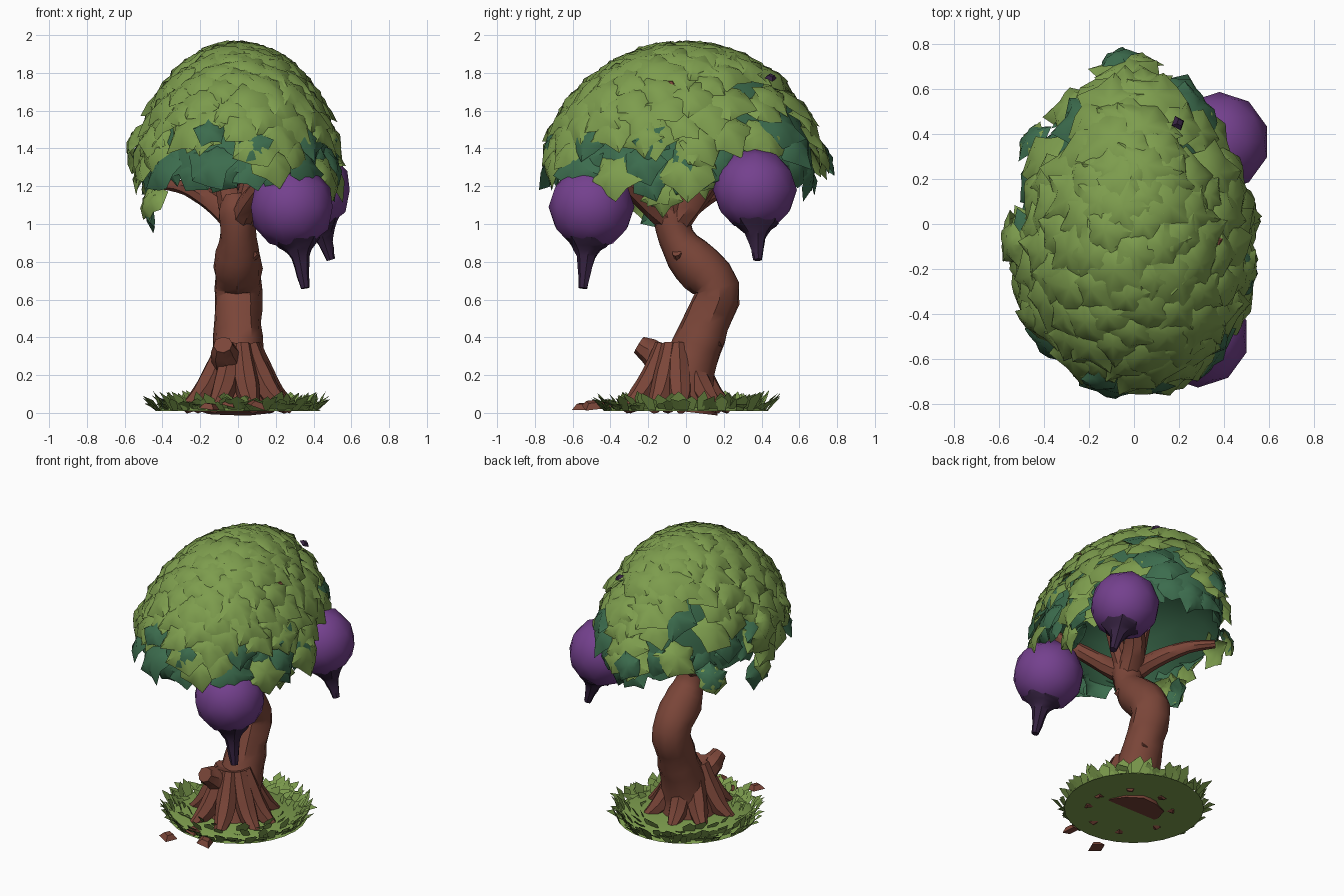
import bpy, bmesh, math, random
from mathutils import Vector, Matrix

if "Cube" in bpy.data.objects:
    bpy.data.objects.remove(bpy.data.objects["Cube"])

random.seed(7)
V = Vector
UP = V((0, 0, 1))


def material(name, col):
    m = bpy.data.materials.new(name)
    m.diffuse_color = (*col, 1)
    m.use_nodes = True
    m.node_tree.nodes["Principled BSDF"].inputs["Base Color"].default_value = m.diffuse_color
    return m


LEAF = material("leaf_green", (0.205, 0.335, 0.075))
DARK = material("deep_green", (0.045, 0.150, 0.075))
BARK = material("bark_brown", (0.195, 0.060, 0.040))
FRUIT = material("fruit_purple", (0.175, 0.052, 0.270))
STEM = material("dark_purple", (0.036, 0.016, 0.052))


def finish(name, bm, mats, angle=40):
    me = bpy.data.meshes.new(name)
    bm.to_mesh(me)
    bm.free()
    ob = bpy.data.objects.new(name, me)
    bpy.context.collection.objects.link(ob)
    for m in mats:
        me.materials.append(m)
    bpy.ops.object.select_all(action='DESELECT')
    ob.select_set(True)
    bpy.context.view_layer.objects.active = ob
    bpy.ops.object.shade_smooth_by_angle(angle=math.radians(angle))
    return ob


def tube(name, pts, mat, segs=9, steps=3, rough=0.0):
    """Smooth tapering tube through (x, y, z, radius) points."""
    p = [Vector(q) for q in pts]
    p = [2 * p[0] - p[1]] + p + [2 * p[-1] - p[-2]]
    path = []
    for i in range(1, len(p) - 2):
        a, b, c, d = p[i - 1:i + 3]
        for s in range(steps):
            t = s / steps
            path.append(0.5 * (2 * b + (c - a) * t + (2 * a - 5 * b + 4 * c - d) * t * t
                               + (3 * b - a - 3 * c + d) * t ** 3))
    path.append(p[-2])
    bm = bmesh.new()
    rings, side = [], V((1, 0.13, 0))
    for i, q in enumerate(path):
        tan = (path[min(i + 1, len(path) - 1)].xyz - path[max(i - 1, 0)].xyz).normalized()
        side = (side - tan * side.dot(tan)).normalized()
        other = tan.cross(side)
        ring = []
        for k in range(segs):
            a = math.tau * k / segs
            r = max(q.w, 0.004) * (1 + random.uniform(-rough, rough))
            ring.append(bm.verts.new(q.xyz + (side * math.cos(a) + other * math.sin(a)) * r))
        rings.append(ring)
    for a, b in zip(rings, rings[1:]):
        for k in range(segs):
            n = (k + 1) % segs
            bm.faces.new((a[k], a[n], b[n], b[k]))
    bm.faces.new(rings[0][::-1])
    bm.faces.new(rings[-1])
    return finish(name, bm, [mat])


def clump(bm, pos, normal, r, idx, lobes=5):
    """Domed, pointed rosette of leaves facing along normal."""
    n = normal.normalized()
    u = n.orthogonal().normalized()
    u.rotate(Matrix.Rotation(random.uniform(0, math.tau), 3, n))
    w = n.cross(u)
    top = bm.verts.new(pos + n * r * 0.22)
    inner, outer = [], []
    for k in range(lobes * 2):
        a = math.tau * k / (lobes * 2)
        d = u * math.cos(a) + w * math.sin(a)
        tip = k % 2 == 0
        inner.append(bm.verts.new(pos + d * r * 0.52 + n * r * (0.2 if tip else 0.1)))
        far = random.uniform(0.95, 1.2) if tip else random.uniform(0.72, 0.86)
        outer.append(bm.verts.new(pos + d * r * far + n * r * random.uniform(-0.28, 0.06)))
    for k in range(lobes * 2):
        m = (k + 1) % (lobes * 2)
        for f in ((top, inner[k], inner[m]), (inner[k], outer[k], outer[m], inner[m])):
            bm.faces.new(f).material_index = idx


def dome(t, az, s=1.0):
    """Point on the egg-shaped crown; t is the angle from the top."""
    sx, sy = math.cos(az), math.sin(az)
    x = 0.49 * sx * math.sin(t) * (1 - 0.15 * sy)
    y = (0.68 if sy > 0 else 0.71) * sy * math.sin(t)
    return V((x * s, y * s, 1.25 + 0.67 * math.cos(t) * s))


# Crown core: outer dome folded over into a hollow underside
bm = bmesh.new()
N = 24
rows = [(t, 1.0) for t in (0.12, 0.4, 0.7, 1.0, 1.3, 1.55)] + [(1.4, 0.86), (1.15, 0.75), (0.7, 0.62), (0.15, 0.55)]
rings = [[bm.verts.new(dome(t, math.tau * k / N, s)
          + (UP * random.uniform(-0.05, 0.05) if t > 1.5 else UP * 0)) for k in range(N)] for t, s in rows]
for a, b in zip(rings, rings[1:]):
    for k in range(N):
        n = (k + 1) % N
        bm.faces.new((a[k], b[k], b[n], a[n]))
bm.faces.new(rings[0])
bm.faces.new(rings[-1][::-1])
finish("crown_core", bm, [DARK])

# Shingled leaf rosettes over the crown
bm = bmesh.new()
COUNT = 150
for i in range(COUNT):
    t = math.acos(1 - 0.98 * (i + 0.5) / COUNT)
    az = i * 2.39996
    p = dome(t, az, 1.03)
    back, low = p.y > 0.25, p.z < 1.48
    if (back and random.random() < 0.38) or (low and random.random() < 0.3):
        continue
    out = V((p.x / 0.24, p.y / 0.5, (p.z - 1.25) / 0.45)).normalized()
    is_dark = random.random() < (0.3 if back else 0.15 if low else 0.0)
    clump(bm, p, out + UP * (0.4 if t > 0.6 else 0.1), random.uniform(0.12, 0.16), int(is_dark))
# Ragged dark rim
for i in range(22):
    az = math.tau * i / 22
    p = dome(1.52, az, 0.97) + UP * random.uniform(-0.05, 0.05)
    clump(bm, p, V((math.cos(az), math.sin(az), random.uniform(-0.1, 0.5))), 0.11, 1)
# Hanging sprays: x, y, z
for c in ((-0.43, 0.33, 1.19), (-0.44, -0.18, 1.12), (0.52, 0.02, 1.37), (0.43, 0.04, 1.25),
          (0.40, -0.10, 1.20), (-0.53, -0.08, 1.42), (-0.46, -0.38, 1.42), (-0.02, 0.70, 1.34),
          (0.50, -0.22, 1.45), (0.12, -0.70, 1.42), (-0.2, -0.68, 1.45)):
    c = V(c)
    for k in range(3):
        off = V([random.uniform(-0.06, 0.06) for _ in range(3)])
        clump(bm, c + off, V((c.x * 1.5, c.y, 0.3)) + off * 6, random.uniform(0.09, 0.12), int(k == 2))
for v in bm.verts:
    v.co.z = min(v.co.z, 2.0)
finish("crown_leaves", bm, [LEAF, DARK], 50)

# Trunk with its double bend
tube("trunk", [(0, -0.03, 0.01, 0.20), (0, -0.01, 0.15, 0.165), (0, 0.04, 0.3, 0.14), (0, 0.11, 0.48, 0.125),
               (0, 0.165, 0.66, 0.125), (0, 0.04, 0.80, 0.125), (0, -0.05, 0.93, 0.095),
               (-0.01, -0.08, 1.07, 0.095), (-0.02, -0.08, 1.16, 0.06)], BARK, 11, 3, 0.05)
# Branches
branches = {
    "front_branch": [(0, -0.06, 1.0, .07), (0.06, -0.2, 1.11, .06), (0.18, -0.38, 1.28, .045),
                     (0.26, -0.48, 1.38, .03), (0.28, -0.5, 1.29, .025)],
    "back_branch": [(0, -0.06, 1.0, .08), (0.05, 0.07, 1.17, .07), (0.2, 0.22, 1.35, .05),
                    (0.35, 0.35, 1.46, .035), (0.38, 0.37, 1.38, .03)],
    "left_branch": [(0, -0.06, 1.0, .07), (-0.14, 0.06, 1.12, .055), (-0.27, 0.2, 1.19, .04),
                    (-0.40, 0.32, 1.21, .025)],
    "upper_branch": [(0, -0.07, 1.0, .08), (-0.06, -0.05, 1.2, .06), (-0.12, 0.03, 1.6, .04)],
    "inner_branch": [(0.02, -0.07, 1.05, .06), (0.07, -0.1, 1.25, .05), (0.14, -0.15, 1.6, .035)],
    "twig_stub": [(0.04, -0.03, 0.80, .03), (0.10, -0.05, 0.85, .025)],
    "front_knob": [(-0.03, -0.04, 0.22, .09), (-0.07, -0.17, 0.31, .075), (-0.08, -0.25, 0.36, .05)],
    "back_knob": [(0.03, 0.08, 0.36, .06), (0.05, 0.18, 0.39, .04)],
}
for name, pts in branches.items():
    tube(name, pts, BARK, 8, 3, 0.05)
# Flared roots
for i in range(8):
    a = math.tau * (i + 0.3) / 8 + random.uniform(-0.15, 0.15)
    d = V((math.cos(a), math.sin(a), 0))
    c = V((0, -0.05, 0))
    tube("root", [(*(c + d * r + UP * z), w) for r, z, w in
                  ((0.07, 0.36, .05), (0.13, 0.2, .065), (0.20, 0.09, .06), (0.29, 0.02, .03))], BARK, 7, 2, 0.06)

# Hanging fruits with dark tapering tails
for c, r, tip in ((V((0.285, -0.5, 1.09)), 0.225, V((0.355, -0.545, 0.66))),
                  (V((0.38, 0.365, 1.18)), 0.22, V((0.49, 0.38, 0.81)))):
    bm = bmesh.new()
    bmesh.ops.create_icosphere(bm, subdivisions=2, radius=r * 1.01, matrix=Matrix.Translation(c))
    finish("fruit", bm, [FRUIT], 30)
    axis = (tip - c).normalized()
    pts = [(c + axis * r * 0.80, .125), (c + axis * r * 0.98, .085), (c + axis * r * 1.2, .05),
           (c.lerp(tip, 0.85), .033), (tip, .024)]
    tube("fruit_tail", [(*p, w) for p, w in pts], STEM, 7, 2, 0.08)

# Grass mound
bm = bmesh.new()
bmesh.ops.create_cone(bm, cap_ends=True, segments=28, radius1=0.44, radius2=0.36, depth=0.035,
                      matrix=Matrix.Translation((0, 0, 0.0275)))
finish("grass_mound", bm, [LEAF])

# Grass blades leaning outwards
bm = bmesh.new()
for i in range(150):
    a = i * 2.39996
    r = random.uniform(0.38, 0.44) if i % 3 else random.uniform(0.26, 0.38)
    d = V((math.cos(a), math.sin(a), 0))
    s = V((-d.y, d.x, 0))
    base = d * r + UP * 0.012
    w, h = random.uniform(0.025, 0.045), random.uniform(0.03, 0.11)
    tip = base + d * random.uniform(0.03, 0.09) + s * random.uniform(-0.06, 0.06) + UP * h
    mid = base.lerp(tip, 0.5) + UP * 0.015
    q = [bm.verts.new(p) for p in (base - s * w * .6, base + s * w * .6, mid + s * w, tip, mid - s * w)]
    bm.faces.new(q)
finish("grass_blades", bm, [LEAF])


def chip(name, pos, size, mat, turn):
    bm = bmesh.new()
    bmesh.ops.create_cone(bm, cap_ends=True, segments=4, radius1=size, radius2=size * 0.5, depth=size * 0.5,
                          matrix=Matrix.Translation(pos) @ Matrix.Rotation(turn, 4, (0.2, 0.3, 1)))
    finish(name, bm, [mat])


# Fallen bark chips and small crown fragments
chip("bark_chip", (-0.15, -0.55, 0.035), 0.06, BARK, 0.4)
chip("bark_chip", (0.1, -0.5, 0.045), 0.06, BARK, 1.1)
chip("bark_chip", (-0.05, -0.42, 0.05), 0.05, BARK, 0.8)
chip("crown_bark_chip", (0.37, -0.08, 1.75), 0.03, BARK, 0.5)
chip("crown_bud", (0.2, 0.45, 1.78), 0.035, STEM, 2.0)
